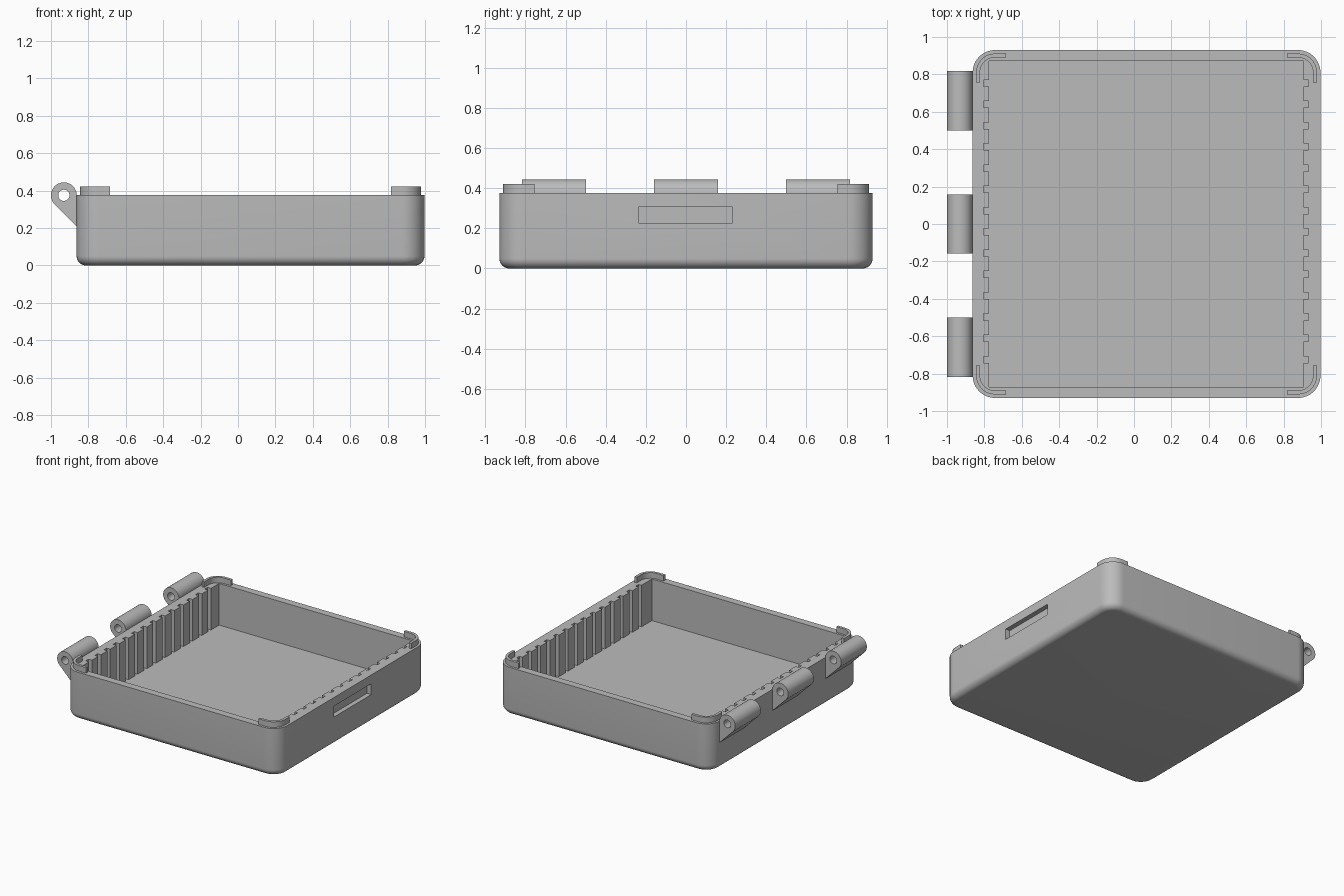
import bpy, bmesh
from math import sin, cos, pi, radians

cube = bpy.data.objects.get("Cube")
if cube:
    bpy.data.objects.remove(cube, do_unlink=True)

grey = bpy.data.materials.new("plain grey")
grey.use_nodes = True
COLOR = (0.5, 0.5, 0.5, 1)
grey.diffuse_color = COLOR
grey.node_tree.nodes["Principled BSDF"].inputs["Base Color"].default_value = COLOR

CX, HALF, HEIGHT = 0.067, 0.93, 0.377     # tray centre, half width, rim height
FLOOR = 0.05


def finish(name, bm):
    bmesh.ops.recalc_face_normals(bm, faces=bm.faces)
    mesh = bpy.data.meshes.new(name)
    bm.to_mesh(mesh)
    bm.free()
    mesh.materials.append(grey)
    ob = bpy.data.objects.new(name, mesh)
    bpy.context.collection.objects.link(ob)
    return ob


def loft(name, rings):
    """Skin a stack of equal-length rings and cap both ends."""
    bm = bmesh.new()
    loops = [[bm.verts.new(p) for p in ring] for ring in rings]
    n = len(loops[0])
    for a, b in zip(loops, loops[1:]):
        for i in range(n):
            j = (i + 1) % n
            bm.faces.new((a[i], a[j], b[j], b[i]))
    bm.faces.new(loops[0][::-1])
    bm.faces.new(loops[-1])
    return finish(name, bm)


def prism(name, outline, lo, hi, along="z"):
    place = {"x": lambda a, b, t: (t, a, b),
             "y": lambda a, b, t: (a, t, b),
             "z": lambda a, b, t: (a, b, t)}[along]
    return loft(name, [[place(a, b, t) for a, b in outline] for t in (lo, hi)])


def arc(cx, cy, r, start, end, steps):
    angles = [radians(start + (end - start) * i / steps) for i in range(steps + 1)]
    return [(cx + r * cos(a), cy + r * sin(a)) for a in angles]


def cut(ob, cutter):
    mod = ob.modifiers.new("cut", "BOOLEAN")
    mod.operation, mod.solver, mod.object = "DIFFERENCE", "EXACT", cutter
    bpy.context.view_layer.objects.active = ob
    bpy.ops.object.modifier_apply(modifier=mod.name)
    bpy.data.objects.remove(cutter, do_unlink=True)


def smooth(ob):
    bpy.ops.object.select_all(action="DESELECT")
    ob.select_set(True)
    bpy.context.view_layer.objects.active = ob
    bpy.ops.object.shade_smooth_by_angle(angle=radians(30))


def rounded_square(inset, radius, z):
    c = HALF - 0.12
    pts = []
    for k, (sx, sy) in enumerate(((1, 1), (-1, 1), (-1, -1), (1, -1))):
        pts += arc(CX + sx * c, sy * c, radius - inset, 90 * k, 90 * k + 90, 10)
    return [(x, y, z) for x, y in pts]


# Tray shell with rounded corners and a rounded bottom edge
FILLET = 0.05
rings = []
for i in range(9):
    a = pi / 2 * i / 8
    rings.append(rounded_square(FILLET * (1 - sin(a)), 0.12, FILLET * (1 - cos(a))))
rings.append(rounded_square(0, 0.12, HEIGHT))
tray = loft("tray", rings)


# Cavity with rows of narrow slots down both side walls
def slotted_wall(x, deep):
    pts = [(x, 0.872)]
    for i in range(14):
        y = 0.771 - 0.1137 * i
        pts += [(x, y), (deep, y), (deep, y - 0.035), (x, y - 0.035)]
    return pts + [(x, -0.872)]


cavity = slotted_wall(-0.775, -0.805) + slotted_wall(0.907, 0.933)[::-1]
cut(tray, prism("cavity_cutter", cavity, FLOOR, 0.6))

# Shallow latch recess in the wall opposite the hinges
recess = [(-0.233, 0.223), (0.23, 0.223), (0.23, 0.308), (-0.233, 0.308)]
cut(tray, prism("recess_cutter", recess, 0.96, 1.1, "x"))
smooth(tray)

# Curved locating lips standing on the rim corners
LIP, R = 0.021, 0.1
corner = [(0.16, 0)] + arc(R, R, R, 270, 180, 10) + [(0, 0.155), (LIP, 0.155)]
corner += arc(R, R, R - LIP, 180, 270, 10) + [(0.16, LIP)]
for sx, side in ((1, "left"), (-1, "right")):
    for sy, end in ((1, "back"), (-1, "front")):
        pts = [(CX + sx * (0.911 - u), sy * (0.911 - v)) for u, v in corner]
        smooth(prism(f"{end}_{side}_lip", pts, HEIGHT - 0.002, 0.421))

# Hinge knuckles with sloped brackets and pin holes
HX, HZ, HR = -0.931, 0.375, 0.069
WALL = CX - HALF + 0.002
knuckle = arc(HX, HZ, HR, 0, 225, 30)
foot = knuckle[-1][1] - (WALL - knuckle[-1][0])
knuckle += [(WALL, foot), (WALL, HZ - 0.01)]
for y, where in ((0.658, "back"), (0, "middle"), (-0.658, "front")):
    hinge = prism(f"{where}_hinge", knuckle, y - 0.159, y + 0.159, "y")
    pin = arc(HX, HZ, 0.03, 0, 360, 32)[:-1]
    cut(hinge, prism("pin_cutter", pin, y - 0.3, y + 0.3, "y"))
    smooth(hinge)
